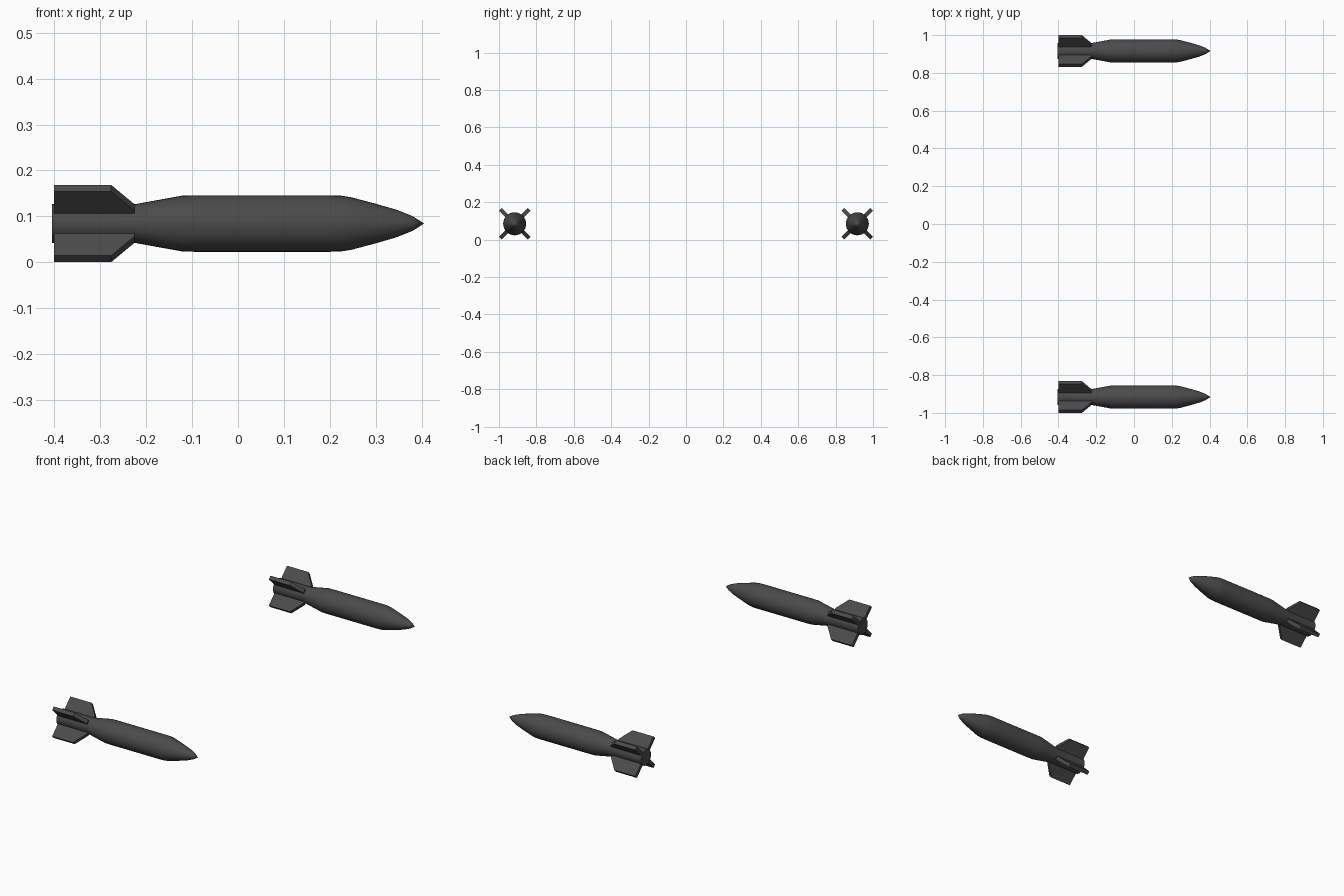
import bpy, bmesh, math
from mathutils import Matrix

if "Cube" in bpy.data.objects:
    bpy.data.objects.remove(bpy.data.objects["Cube"])

AXIS_Z = 0.0845
OFFSET_Y = 0.916
SEGMENTS = 32

dark = bpy.data.materials.new("dark_grey")
dark.diffuse_color = (0.07, 0.07, 0.07, 1)
dark.use_nodes = True
dark.node_tree.nodes["Principled BSDF"].inputs["Base Color"].default_value = dark.diffuse_color


def add_object(name, bm, y, smooth):
    bmesh.ops.recalc_face_normals(bm, faces=bm.faces)
    mesh = bpy.data.meshes.new(name)
    bm.to_mesh(mesh)
    bm.free()
    mesh.materials.append(dark)
    obj = bpy.data.objects.new(name, mesh)
    bpy.context.collection.objects.link(obj)
    obj.location = (0, y, AXIS_Z)
    if smooth:
        bpy.ops.object.select_all(action='DESELECT')
        obj.select_set(True)
        bpy.context.view_layer.objects.active = obj
        bpy.ops.object.shade_smooth_by_angle(angle=math.radians(30))
    return obj


# Body outline from tail cap to nose tip: (x, radius)
PROFILE = [(-0.405, 0), (-0.405, 0.042), (-0.225, 0.042), (-0.12, 0.061),
           (-0.09, 0.0615), (0.20, 0.0615), (0.225, 0.0605), (0.245, 0.0575),
           (0.30, 0.043), (0.345, 0.030), (0.38, 0.016), (0.405, 0)]


def body(name, y):
    bm = bmesh.new()
    verts = [bm.verts.new((x, 0, r)) for x, r in PROFILE]
    edges = [bm.edges.new(pair) for pair in zip(verts, verts[1:])]
    bmesh.ops.spin(bm, geom=verts + edges, cent=(0, 0, 0), axis=(1, 0, 0),
                   angle=math.tau, steps=SEGMENTS, use_duplicate=False)
    bmesh.ops.remove_doubles(bm, verts=bm.verts, dist=1e-5)
    add_object(name, bm, y, True)


# Fin outline: (x, distance from axis), extruded to a plate
FIN = [(-0.40, 0.02), (-0.40, 0.109), (-0.276, 0.109), (-0.225, 0.049), (-0.225, 0.02)]
FIN_THICKNESS = 0.02


def fins(name, y):
    bm = bmesh.new()
    for i in range(4):
        turn = Matrix.Rotation(math.radians(45 + 90 * i), 4, 'X')
        face = bm.faces.new([bm.verts.new((x, -FIN_THICKNESS / 2, r)) for x, r in FIN])
        ext = bmesh.ops.extrude_face_region(bm, geom=[face], use_keep_orig=True)
        top = [v for v in ext["geom"] if isinstance(v, bmesh.types.BMVert)]
        bmesh.ops.translate(bm, verts=top, vec=(0, FIN_THICKNESS, 0))
        bmesh.ops.transform(bm, matrix=turn, verts=top + list(face.verts))
    add_object(name, bm, y, False)


# Matching pair, one on each side
for side, sign in (("near", -1), ("far", 1)):
    body(side + "_bomb_body", sign * OFFSET_Y)
    fins(side + "_tail_fins", sign * OFFSET_Y)
